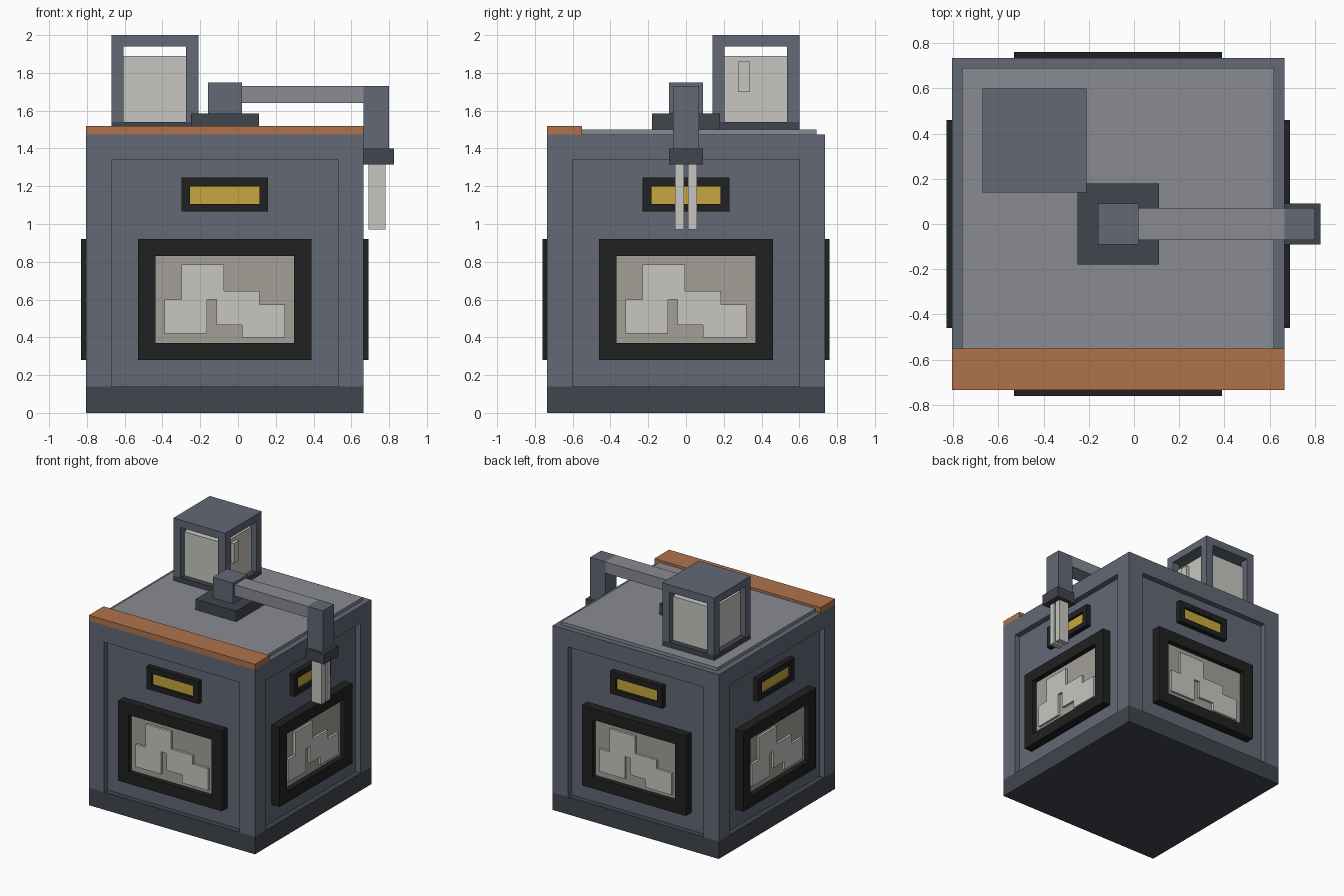
import bpy
import math
from mathutils import Matrix

if "Cube" in bpy.data.objects:
    bpy.data.objects.remove(bpy.data.objects["Cube"])


def material(name, *rgb):
    m = bpy.data.materials.new(name)
    m.diffuse_color = (*rgb, 1)
    m.use_nodes = True
    m.node_tree.nodes["Principled BSDF"].inputs["Base Color"].default_value = m.diffuse_color
    return m


STEEL = material("blue grey steel", .122, .138, .178)
DARK = material("dark steel", .051, .060, .074)
BLACK = material("black frame", .015, .015, .015)
LIGHT = material("light grey metal", .246, .258, .287)
COPPER = material("copper", .429, .171, .072)
YELLOW = material("yellow lamp", .571, .386, .048)
PANE = material("beige pane", .366, .352, .309)
PALE = material("pale beige", .571, .565, .533)

CX = -0.07            # centre of the cabinet
HALF = 0.735          # half width of the cabinet
PANEL = 0.69          # distance of the recessed panels from the centre


def mesh_object(name, verts, faces, mat):
    me = bpy.data.meshes.new(name)
    me.from_pydata(verts, [], faces)
    me.materials.append(mat)
    ob = bpy.data.objects.new(name, me)
    bpy.context.collection.objects.link(ob)
    return ob


def boxes(name, mat, *extents):
    """One object from boxes given as (x0, x1, y0, y1, z0, z1)."""
    verts, faces = [], []
    for x0, x1, y0, y1, z0, z1 in extents:
        n = len(verts)
        verts += [(x, y, z) for z in (z0, z1)
                  for x, y in ((x0, y0), (x1, y0), (x1, y1), (x0, y1))]
        for f in ((3, 2, 1, 0), (4, 5, 6, 7), (0, 1, 5, 4),
                  (1, 2, 6, 5), (2, 3, 7, 6), (3, 0, 4, 7)):
            faces.append([n + i for i in f])
    return mesh_object(name, verts, faces, mat)


def ring(name, mat, outer, inner, back, front):
    """Rectangular frame facing -y; outer and inner are (u0, u1, z0, z1)."""
    verts = []
    for d in (back, front):
        for u0, u1, z0, z1 in (outer, inner):
            verts += [(u, -d, z) for u, z in
                      ((u0, z0), (u1, z0), (u1, z1), (u0, z1))]
    faces = []
    for i in range(4):
        j = (i + 1) % 4
        faces += [(8 + i, 8 + j, 12 + j, 12 + i), (i, j, 8 + j, 8 + i),
                  (12 + i, 12 + j, 4 + j, 4 + i), (4 + i, 4 + j, j, i)]
    return mesh_object(name, verts, faces, mat)


def plate(name, mat, outline, back, front):
    """Raised plate facing -y from an anticlockwise (u, z) outline."""
    n = len(outline)
    verts = [(u, -d, z) for d in (back, front) for u, z in outline]
    faces = [list(range(n, 2 * n)), list(range(n - 1, -1, -1))]
    faces += [(i, (i + 1) % n, n + (i + 1) % n, n + i) for i in range(n)]
    return mesh_object(name, verts, faces, mat)


def cabinet_wall(name):
    """Wall with a recessed panel open at its lower edge."""
    h, d, w = -HALF, -PANEL, 0.60
    verts = [(-HALF, h, .14), (-w, h, .14), (-w, h, 1.34), (w, h, 1.34),
             (w, h, .14), (HALF, h, .14), (HALF, h, 1.475), (-HALF, h, 1.475),
             (-w, d, .14), (-w, d, 1.34), (w, d, 1.34), (w, d, .14)]
    faces = [(7, 0, 1, 2, 3, 4, 5, 6), (8, 11, 10, 9),
             (1, 8, 9, 2), (2, 9, 10, 3), (3, 10, 11, 4)]
    return mesh_object(name, verts, faces, STEEL)


# Relief silhouette shown inside each window
RELIEF = [(-.32, .42), (-.095, .42), (-.095, .60), (-.045, .60),
          (-.045, .465), (.09, .465), (.09, .40), (.32, .40),
          (.32, .575), (.185, .575), (.185, .645), (-.005, .645),
          (-.005, .785), (-.23, .785), (-.23, .60), (-.32, .60)]

# Four identical sides
for k, side in enumerate(("front", "right", "back", "left")):
    parts = [
        cabinet_wall(side + "_wall"),
        ring(side + "_window_frame", BLACK, (-.46, .46, .28, .92),
             (-.367, .367, .37, .83), PANEL, .76),
        boxes(side + "_window_pane", PANE,
              (-.367, .367, -.72, -PANEL, .37, .83)),
        plate(side + "_window_relief", PALE, RELIEF, .72, .738),
        ring(side + "_lamp_frame", BLACK, (-.23, .23, 1.065, 1.245),
             (-.183, .183, 1.105, 1.198), PANEL, .73),
        boxes(side + "_lamp", YELLOW,
              (-.183, .183, -.71, -PANEL, 1.105, 1.198)),
    ]
    for ob in parts:
        ob.matrix_world = (Matrix.Translation((CX, 0, 0))
                           @ Matrix.Rotation(k * math.pi / 2, 4, 'Z'))

# Cabinet base and top
L, R = CX - HALF, CX + HALF
boxes("base", DARK, (L, R, -HALF, HALF, 0, .14))
mesh_object("cabinet_top", [(L, -HALF, 1.475), (R, -HALF, 1.475),
                            (R, HALF, 1.475), (L, HALF, 1.475)],
            [(0, 1, 2, 3)], STEEL)
boxes("top_plate", LIGHT, (L + .045, R - .045, -.55, .69, 1.475, 1.50))
boxes("front_trim", COPPER, (L, R, -HALF, -.55, 1.475, 1.52))

# Open housing on the top with a pale block inside
x0, x1, y0, y1, t = -.67, -.21, .14, .60, .065
boxes("housing_base", DARK, (x0, x1, y0, y1, 1.50, 1.54))
posts = [(a, a + t, b, b + t, 1.54, 1.94)
         for a in (x0, x1 - t) for b in (y0, y1 - t)]
boxes("housing_frame", STEEL, (x0, x1, y0, y1, 1.94, 2.0), *posts)
s = .045
boxes("housing_block", PALE, (x0 + s, x1 - s, y0 + s, y1 - s, 1.54, 1.89))
boxes("housing_switch", PALE, (x1 - s, x1 - .02, .275, .34, 1.70, 1.86))

# Arm with hanging nozzles
boxes("arm_foot", DARK, (-.25, .11, -.18, .18, 1.50, 1.585))
boxes("arm_post", STEEL, (-.16, .02, -.09, .09, 1.585, 1.75))
boxes("arm_bar", LIGHT, (.02, .665, -.07, .07, 1.64, 1.73))
boxes("arm_elbow", STEEL, (.665, .80, -.07, .07, 1.40, 1.73))
boxes("arm_collar", DARK, (.645, .825, -.09, .09, 1.315, 1.40))
boxes("nozzles", PALE, *[(.69, .78, y, y + .047, .97, 1.315)
                         for y in (-.057, .01)])
